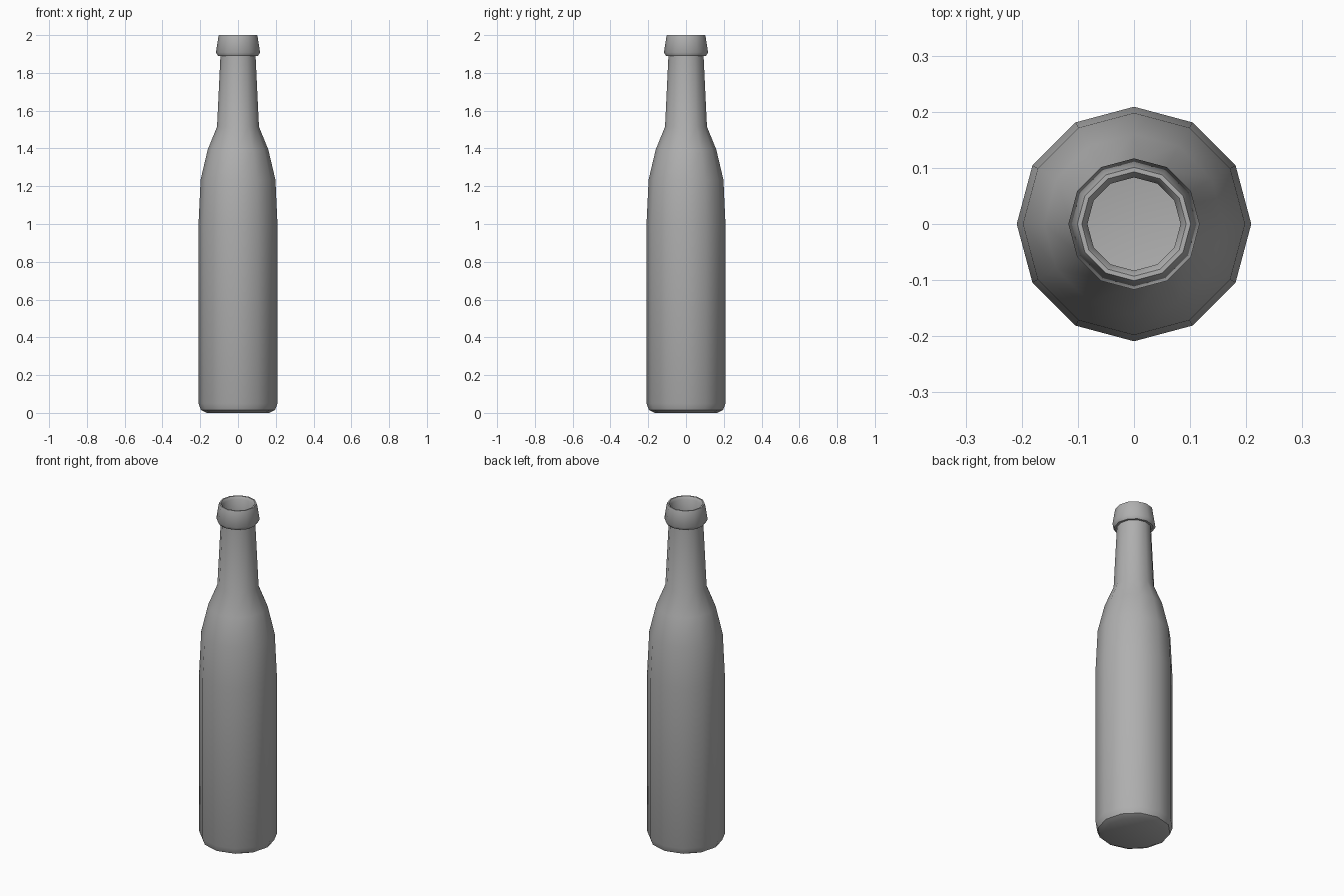
import bpy, bmesh, math

if "Cube" in bpy.data.objects:
    bpy.data.objects.remove(bpy.data.objects["Cube"])

SIDES = 12

# Outer profile (radius, height) from base to rim
outer = [
    (0.165, 0.0), (0.196, 0.015), (0.209, 0.05), (0.209, 1.0),
    (0.198, 1.235), (0.160, 1.395), (0.111, 1.515), (0.093, 1.89),
    (0.106, 1.89), (0.117, 1.908), (0.104, 1.99), (0.101, 2.0),
]
# Inner profile from rim down to the inside floor
inner = [
    (0.093, 2.0), (0.083, 1.985), (0.083, 1.89), (0.101, 1.515),
    (0.150, 1.395), (0.188, 1.235), (0.199, 1.0), (0.199, 0.05),
    (0.186, 0.02), (0.160, 0.01),
]

bm = bmesh.new()
rings = []
for r, z in outer + inner:
    rings.append([bm.verts.new((r * math.cos(2 * math.pi * i / SIDES),
                                r * math.sin(2 * math.pi * i / SIDES), z))
                  for i in range(SIDES)])

# Walls
for lower, upper in zip(rings, rings[1:]):
    for i in range(SIDES):
        j = (i + 1) % SIDES
        bm.faces.new((lower[i], lower[j], upper[j], upper[i]))

# Base and inside floor
bm.faces.new(list(reversed(rings[0])))
bm.faces.new(rings[-1])

mesh = bpy.data.meshes.new("bottle")
bm.to_mesh(mesh)
bm.free()
bottle = bpy.data.objects.new("bottle", mesh)
bpy.context.collection.objects.link(bottle)

# Dark grey glass
glass = bpy.data.materials.new("grey_glass")
glass.diffuse_color = (0.43, 0.43, 0.43, 1)
glass.use_nodes = True
glass.node_tree.nodes["Principled BSDF"].inputs["Base Color"].default_value = glass.diffuse_color
mesh.materials.append(glass)

# Smooth body with crisp lip and base edges
bpy.context.view_layer.objects.active = bottle
bottle.select_set(True)
bpy.ops.object.shade_smooth_by_angle(angle=math.radians(40))
